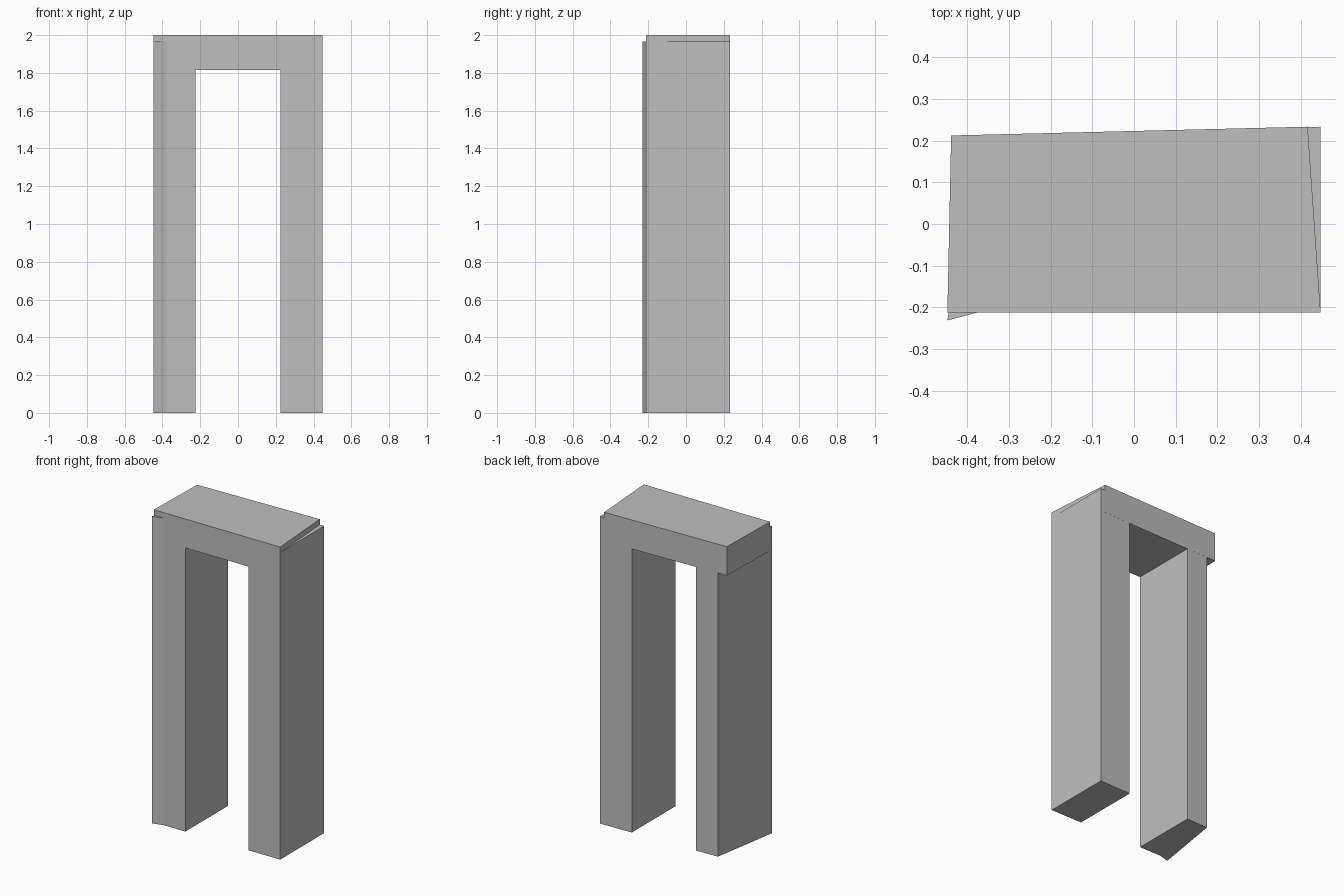
import bpy
import bmesh

cube = bpy.data.objects.get("Cube")
if cube:
    bpy.data.objects.remove(cube, do_unlink=True)

stone = bpy.data.materials.new("grey stone")
stone.use_nodes = True
grey = (0.52, 0.52, 0.52, 1)
stone.diffuse_color = grey
stone.node_tree.nodes["Principled BSDF"].inputs["Base Color"].default_value = grey


def prism(name, outline, bottom, top):
    """Raise a plan outline (counter-clockwise from above) into a block."""
    bm = bmesh.new()
    base = bm.faces.new([bm.verts.new((x, y, bottom)) for x, y in outline])
    raised = bmesh.ops.extrude_face_region(bm, geom=[base], use_keep_orig=True)
    verts = [v for v in raised["geom"] if isinstance(v, bmesh.types.BMVert)]
    bmesh.ops.translate(bm, verts=verts, vec=(0, 0, top - bottom))
    bmesh.ops.recalc_face_normals(bm, faces=bm.faces[:])
    mesh = bpy.data.meshes.new(name)
    bm.to_mesh(mesh)
    bm.free()
    mesh.materials.append(stone)
    obj = bpy.data.objects.new(name, mesh)
    bpy.context.collection.objects.link(obj)
    return obj


FRONT = -0.212
INNER = 0.224
LEG_TOP = 1.965

# Left upright: plain block with a slightly slanted back
prism("left_upright", [(INNER, FRONT), (0.447, FRONT), (0.447, 0.233), (INNER, 0.228)],
      0, LEG_TOP)

# Right upright: narrows to the back, front outer corner kicks forward
prism("right_upright", [(-INNER, FRONT), (-INNER, 0.217), (-0.375, 0.213),
                        (-0.447, -0.231), (-0.375, FRONT)], 0, LEG_TOP)

# Lintel: crooked slab resting over both uprights
prism("lintel", [(-0.447, FRONT), (0.447, FRONT), (0.416, 0.233), (-0.438, 0.212)],
      1.815, 2)
